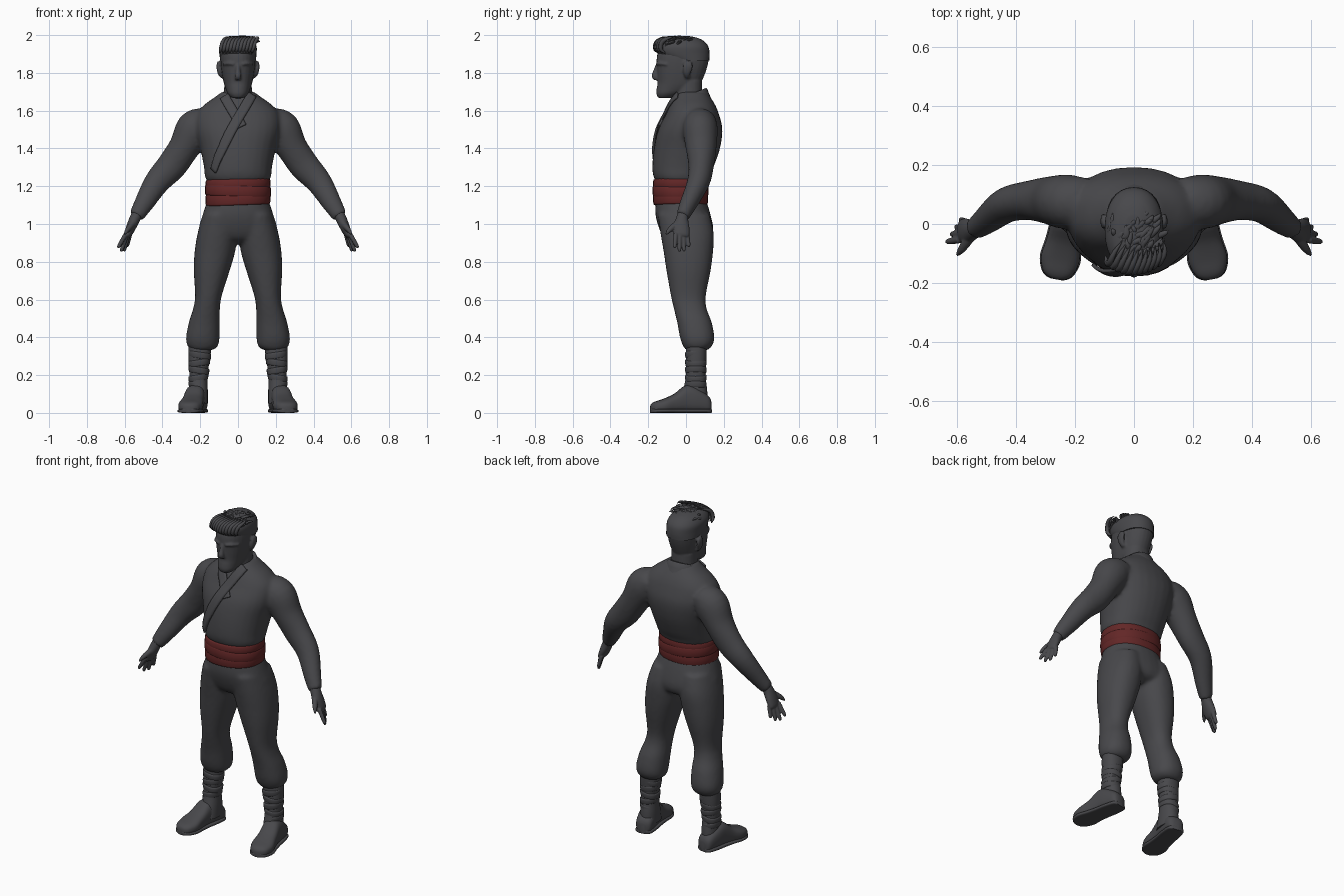
import bpy, bmesh, math, random
from mathutils import Vector

if "Cube" in bpy.data.objects:
    bpy.data.objects.remove(bpy.data.objects["Cube"])
random.seed(4)
SIDES = (1, -1)


def material(name, rgb):
    m = bpy.data.materials.new(name)
    m.use_nodes = True
    m.diffuse_color = (*rgb, 1)
    bsdf = m.node_tree.nodes["Principled BSDF"]
    bsdf.inputs["Base Color"].default_value = (*rgb, 1)
    bsdf.inputs["Roughness"].default_value = 0.8
    return m


charcoal = material("charcoal", (0.065, 0.065, 0.071))
dark_red = material("dark red", (0.125, 0.02, 0.02))


def catmull(rows, n=4):
    """Smoothly resample rows of numbers."""
    pts = [rows[0], *rows, rows[-1]]
    out = []
    for i in range(len(rows) - 1):
        for k in range(n):
            t = k / n
            out.append([b + 0.5 * t * (c - a + t * (2 * a - 5 * b + 4 * c - d + t * (3 * (b - c) + d - a)))
                        for a, b, c, d in zip(*pts[i:i + 4])])
    return out + [list(rows[-1])]


def loft(bm, rings, power=1.0, sides=28):
    """Closed skin over (centre, U, V) rings."""
    def curve(v):
        return math.copysign(abs(v) ** power, v)
    loops = []
    for c, u, v in rings:
        angles = [math.tau * i / sides for i in range(sides)]
        loops.append([bm.verts.new(c + u * curve(math.cos(a)) + v * curve(math.sin(a))) for a in angles])
    for lo, hi in zip(loops, loops[1:]):
        for i in range(sides):
            j = (i + 1) % sides
            bm.faces.new((lo[i], lo[j], hi[j], hi[i]))
    bm.faces.new(loops[0][::-1])
    bm.faces.new(loops[-1])


def stack(bm, rows, side=1, power=0.9, tilt=0.0):
    """Level rings from (z, x0, x1, y_front, y_back)."""
    rings = [(Vector((side * (x0 + x1) / 2, (y0 + y1) / 2, z)), Vector(((x1 - x0) / 2, 0, side * tilt)),
              Vector((0, (y1 - y0) / 2, 0))) for z, x0, x1, y0, y1 in catmull(rows)]
    loft(bm, rings, power)


def core(bm, rows, **kw):
    """Centred level rings from (z, half_width, y_front, y_back)."""
    stack(bm, [(z, -w, w, y0, y1) for z, w, y0, y1 in rows], **kw)


def tube(bm, rows, side=1, ref=(0, 1, 0), sides=20, n=4):
    """Limb along a path of (x, y, z, radius_a, radius_b)."""
    rows = catmull(rows, n)
    pts = [Vector((side * r[0], r[1], r[2])) for r in rows]
    rings = []
    for i, r in enumerate(rows):
        t = (pts[min(i + 1, len(pts) - 1)] - pts[max(i - 1, 0)]).normalized()
        u = t.cross(Vector(ref)).normalized()
        rings.append((pts[i], u * r[3], u.cross(t) * r[4]))
    loft(bm, rings, sides=sides)


def finish(bm, name, mat, voxel=0, relax=0):
    bmesh.ops.recalc_face_normals(bm, faces=bm.faces)
    mesh = bpy.data.meshes.new(name)
    bm.to_mesh(mesh)
    bm.free()
    ob = bpy.data.objects.new(name, mesh)
    bpy.context.collection.objects.link(ob)
    mesh.materials.append(mat)
    bpy.ops.object.select_all(action="DESELECT")
    bpy.context.view_layer.objects.active = ob
    ob.select_set(True)
    bpy.ops.object.shade_smooth_by_angle(angle=math.radians(50))
    if voxel:
        m = ob.modifiers.new("merge", "REMESH")
        m.mode, m.voxel_size, m.use_smooth_shade = "VOXEL", voxel, True
        m = ob.modifiers.new("relax", "SMOOTH")
        m.factor, m.iterations = 0.5, relax
    return ob


# Jacket: chest, shoulders and sleeves
bm = bmesh.new()
core(bm, [(1.22, .16, -.155, .11), (1.25, .175, -.172, .12), (1.30, .18, -.178, .145),
          (1.40, .2, -.17, .18), (1.50, .225, -.148, .193), (1.58, .22, -.108, .175),
          (1.63, .18, -.085, .155), (1.67, .125, -.062, .13), (1.70, .085, -.045, .11)])
for s in SIDES:
    tube(bm, [(.16, .075, 1.555, .07, .08), (.225, .075, 1.505, .102, .093), (.285, .08, 1.405, .083, .082),
              (.35, .08, 1.31, .08, .068), (.43, .065, 1.22, .068, .06), (.5, .012, 1.105, .052, .046),
              (.54, -.018, 1.04, .04, .036)], s)
jacket = finish(bm, "jacket", charcoal, 0.011, 6)

# Crossed lapels laid over the chest
for name, start, end, lift in (("under_lapel", (-.08, 1.69), (.02, 1.51), .004),
                               ("over_lapel", (.082, 1.70), (-.15, 1.28), .009)):
    bm = bmesh.new()
    a, b = (Vector((p[0], 0, p[1])) for p in (start, end))
    across = (b - a).normalized().cross(Vector((0, 1, 0))) * 0.026
    grid = []
    for i in range(31):
        p = a.lerp(b, i / 30)
        p.y = -.06 - .11 * min(1, (1.7 - p.z) / .3)
        grid.append([bm.verts.new(p + across * k / 2) for k in range(-2, 3)])
    for r0, r1 in zip(grid, grid[1:]):
        for k in range(4):
            bm.faces.new((r0[k], r0[k + 1], r1[k + 1], r1[k]))
    lapel = finish(bm, name, charcoal)
    m = lapel.modifiers.new("drape", "SHRINKWRAP")
    m.target, m.offset, m.wrap_mode = jacket, lift, "ABOVE_SURFACE"
    m = lapel.modifiers.new("thickness", "SOLIDIFY")
    m.thickness, m.offset = 0.012, 0

# Collar standing around the neck, higher at the back
bm = bmesh.new()
loft(bm, [(Vector((0, .03, z)), Vector((w, 0, 0)), Vector((0, w * .92, .03)))
          for z, w in ((1.63, .115), (1.66, .1), (1.685, .09), (1.69, .082))])
finish(bm, "collar", charcoal)

# Sash wound in overlapping, slightly slanted folds
bm = bmesh.new()
for low, high, grow, tilt in ((1.1, 1.165, .002, .006), (1.145, 1.205, .005, -.006), (1.185, 1.238, .002, .004)):
    mid = (low + high) / 2
    core(bm, [(z, .168 + g, -.17 - g, .112 + g)
              for z, g in ((low, grow - .006), (low + .006, grow), (mid, grow + .003),
                           (high - .006, grow), (high, grow - .006))], tilt=tilt)
finish(bm, "sash", dark_red)

# Trousers gathered below the knee
bm = bmesh.new()
core(bm, [(1.13, .16, -.16, .105), (1.05, .187, -.162, .13), (.97, .207, -.14, .145),
          (.92, .17, -.11, .13), (.895, .09, -.06, .08)])
for s in SIDES:
    stack(bm, [(1.05, 0, .185, -.15, .125), (.95, .002, .214, -.135, .147), (.85, .016, .23, -.118, .143),
               (.75, .045, .234, -.103, .13), (.62, .086, .227, -.08, .105), (.55, .096, .238, -.064, .11),
               (.48, .096, .26, -.047, .136), (.4, .098, .275, -.032, .15), (.355, .106, .268, -.016, .138),
               (.332, .135, .245, 0, .115)], s)
finish(bm, "trousers", charcoal, 0.011, 4)

# Boots: wrapped shaft, shoe and sole
for s in SIDES:
    side_name = "left" if s > 0 else "right"
    bm = bmesh.new()
    stack(bm, [(.37, .14, .262, .002, .11), (.3, .146, .262, 0, .109), (.2, .162, .257, 0, .103),
               (.12, .16, .256, -.015, .112), (.05, .16, .258, -.03, .115)], s)
    for i in range(5):
        z = .145 + i * .04
        x0 = .167 - i * .005
        band = [(z + h, x0 - g, .257 + g, -g, .104 + g)
                for h, g in ((-.018, -.003), (-.012, .003), (.012, .005), (.018, -.003))]
        stack(bm, band, s, tilt=.008 * (-1) ** i)
    heel, toe = Vector((s * .205, .132, 0)), Vector((s * .263, -.188, 0))
    wide = (toe - heel).normalized().cross(Vector((0, 0, 1)))
    shape = catmull([(0, .022, .06), (.05, .046, .09), (.25, .054, .135), (.42, .054, .145), (.6, .058, .102),
                     (.78, .066, .075), (.92, .053, .06), (.98, .034, .048), (1, .015, .035)])
    up = Vector((0, 0, .5))
    loft(bm, [(heel.lerp(toe, t) + up * h, wide * w, up * h) for t, w, h in shape], 0.75)
    loft(bm, [(heel.lerp(toe, t) + up * .022, wide * (w + .004), up * .022) for t, w, h in shape], 0.5)
    finish(bm, side_name + "_boot", charcoal)

# Hands with four fingers and a thumb
for s in SIDES:
    bm = bmesh.new()
    tube(bm, [(.528, -.012, 1.06, .03, .03), (.545, -.02, 1.03, .029, .032), (.565, -.025, .985, .026, .043),
              (.582, -.024, .945, .02, .042), (.588, -.024, .932, .012, .034)], s)
    for k, reach in enumerate((.077, .097, .095, .072)):
        x, y = .592 - k * .007, -.054 + k * .02
        dx, dy = .044 - k * .009, -.006 + k * .005
        tube(bm, [(x + dx * t, y + dy * t, .95 - reach * t, r, r)
                  for t, r in ((0, .012), (.5, .0115), (.9, .0095), (1, .004))], s, sides=12)
    tube(bm, [(.55, -.035, 1.01, .02, .018), (.572, -.068, .985, .016, .016),
              (.588, -.09, .965, .013, .012), (.6, -.106, .945, .005, .005)], s, (1, 0, 0), 12)
    finish(bm, ("left" if s > 0 else "right") + "_hand", charcoal, 0.0045, 2)

# Head with neck, nose, brow and ears
bm = bmesh.new()
core(bm, [(1.58, .085, -.075, .09), (1.66, .076, -.062, .085), (1.76, .072, -.055, .085)])
core(bm, [(1.668, .034, -.148, -.07), (1.69, .054, -.157, -.02), (1.72, .067, -.155, .05),
          (1.75, .076, -.15, .08), (1.8, .086, -.153, .102), (1.85, .092, -.156, .117),
          (1.9, .093, -.152, .123), (1.95, .086, -.132, .108), (1.98, .062, -.1, .075), (1.993, .03, -.05, .03)])
tube(bm, [(0, -.148, 1.845, .011, .012), (0, -.158, 1.81, .013, .015), (0, -.165, 1.782, .018, .017),
          (0, -.155, 1.765, .014, .01)])
for s in SIDES:
    tube(bm, [(.02, -.152, 1.846, .008, .01), (.05, -.138, 1.85, .009, .012), (.078, -.1, 1.845, .006, .008)], s)
    tube(bm, [(.08, .008, 1.775, .01, .012), (.096, .005, 1.8, .012, .02), (.104, .01, 1.835, .01, .027),
              (.1, .012, 1.86, .008, .018)], s)
finish(bm, "head", charcoal, 0.006, 3)

# Hair: cropped cap with tousled locks on top
bm = bmesh.new()
core(bm, [(1.865, .094, -.09, .123), (1.9, .098, -.148, .125), (1.94, .098, -.16, .118),
          (1.97, .08, -.142, .092), (1.985, .055, -.11, .06), (1.992, .02, -.06, .02)])
for i in range(80):
    ang, dist = random.uniform(0, math.tau), math.sqrt(random.random())
    x, y = .088 * dist * math.cos(ang), -.045 + .098 * dist * math.sin(ang)
    z = 1.925 + .058 * math.sqrt(1 - .9 * dist * dist)
    dx, dy = random.uniform(-.01, .035), random.uniform(.015, .045)
    tube(bm, [(x, y - .012, z - .012, .006, .008), (x + dx * .3, y, z + .006, .01, .008),
              (x + dx, y + dy * .6, min(z + .014, 1.99), .008, .006),
              (x + dx * 1.3, y + dy, min(z + .012, 1.997), .001, .001)], ref=(.2, .1, 1), sides=8, n=3)
# Swept fringe over the forehead
for i in range(11):
    x = -.085 + i * .017
    y = -.158 + 4 * x * x
    tube(bm, [(x - .012, y + .02, 1.905, .003, .003), (x - .006, y - .004, 1.925, .011, .01),
              (x + .004, y + .002, 1.962, .012, .011), (x + .02, y + .035, 1.984, .008, .008),
              (x * .8 + .03, y + .075, 1.993, .001, .001)], ref=(1, 0, 0), sides=8, n=3)
finish(bm, "hair", charcoal)
